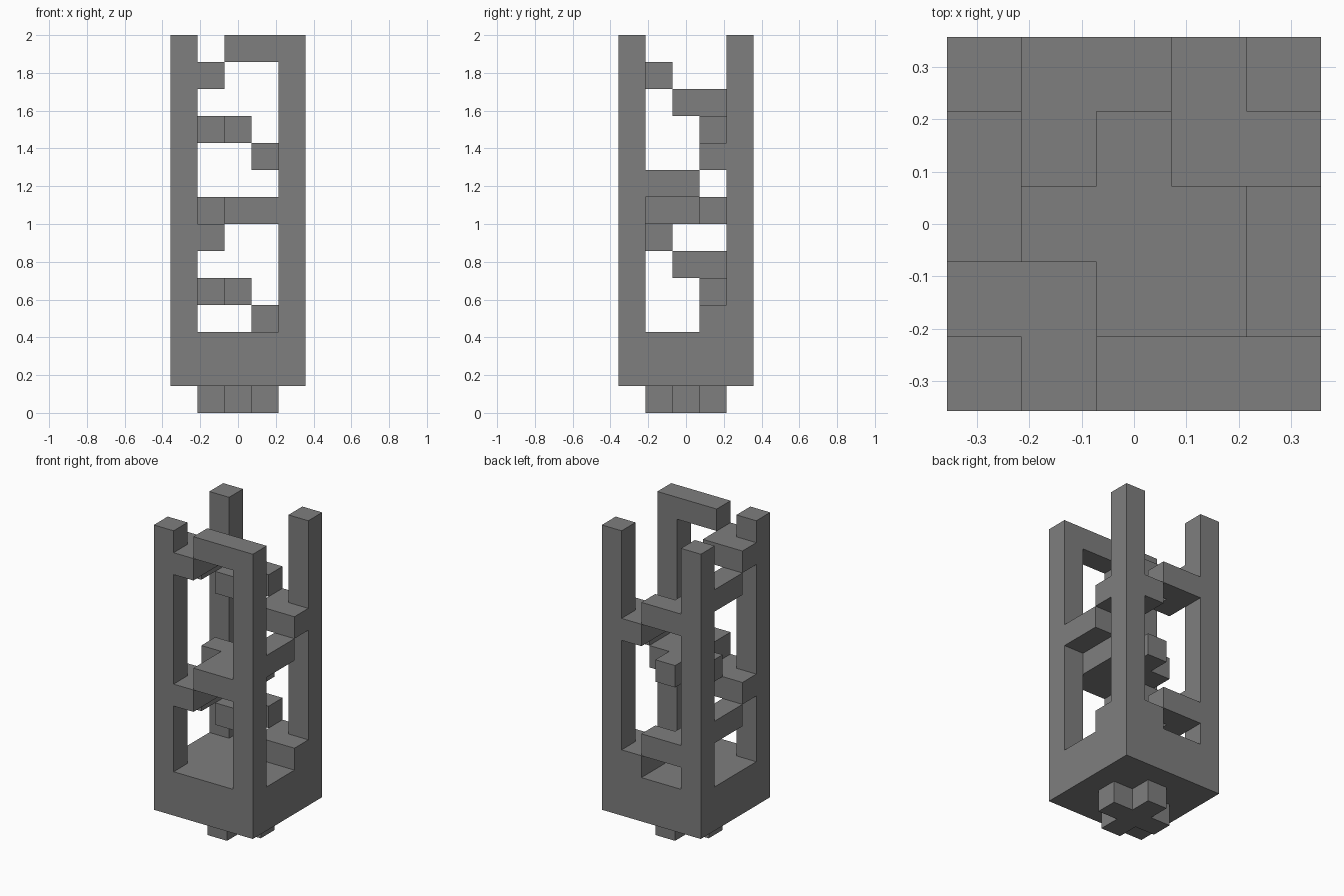
import bpy
import bmesh
from mathutils import Vector

cube = bpy.data.objects.get("Cube")
if cube:
    bpy.data.objects.remove(cube, do_unlink=True)

UNIT = 2 / 14
cells = set()


def block(x0, x1, y0, y1, z0, z1):
    """Fill a box of unit cells, both ends included."""
    for x in range(x0, x1 + 1):
        for y in range(y0, y1 + 1):
            for z in range(z0, z1 + 1):
                cells.add((x, y, z))


def cross(z):
    block(-1, 1, 0, 0, z, z)
    block(0, 0, -1, 1, z, z)


def corner(sx, sy, z):
    """Three cells wrapped round the inside of a corner post."""
    block(sx, sx, sy, sy, z, z)
    block(2 * sx, 2 * sx, sy, sy, z, z)
    block(sx, sx, 2 * sy, 2 * sy, z, z)


# Foot peg and solid base
cross(0)
block(-2, 2, -2, 2, 1, 2)

# Corner posts
for px in (-2, 2):
    for py in (-2, 2):
        block(px, px, py, py, 3, 13)

# Two turns of the spiral stair
for z in (3, 9):
    corner(1, 1, z)
    block(-1, 0, 2, 2, z + 1, z + 1)
    block(-1, -1, 1, 1, z + 1, z + 1)
    block(-2, -2, 0, 1, z + 2, z + 2)
    corner(-1, -1, z + 3)
    block(0, 1, -2, -2, z + 4, z + 4)

# Middle landing with its side step
cross(7)
block(1, 1, -1, -1, 7, 7)
block(2, 2, -1, 0, 8, 8)

# Skin the cells with outer faces only, then merge the flat areas
bm = bmesh.new()
for cell in sorted(cells):
    centre = Vector(cell) + Vector((0, 0, 0.5))
    for axis in range(3):
        for sign in (-1, 1):
            n = Vector((0, 0, 0))
            n[axis] = sign
            if tuple(int(c) for c in Vector(cell) + n) in cells:
                continue
            u = Vector((0, 0, 0))
            u[(axis + 1) % 3] = 0.5
            v = n.cross(u)
            mid = centre + n / 2
            ring = (mid - u - v, mid + u - v, mid + u + v, mid - u + v)
            bm.faces.new([bm.verts.new(p * UNIT) for p in ring])
bmesh.ops.remove_doubles(bm, verts=bm.verts, dist=UNIT / 100)
bmesh.ops.dissolve_limit(bm, angle_limit=0.01, verts=bm.verts, edges=bm.edges)

mesh = bpy.data.meshes.new("stair_tower")
bm.to_mesh(mesh)
bm.free()

# Plain grey material
grey = bpy.data.materials.new("mid_grey")
grey.use_nodes = True
colour = (0.21, 0.21, 0.21, 1)
grey.diffuse_color = colour
grey.node_tree.nodes["Principled BSDF"].inputs["Base Color"].default_value = colour
mesh.materials.append(grey)

tower = bpy.data.objects.new("stair_tower", mesh)
bpy.context.collection.objects.link(tower)
